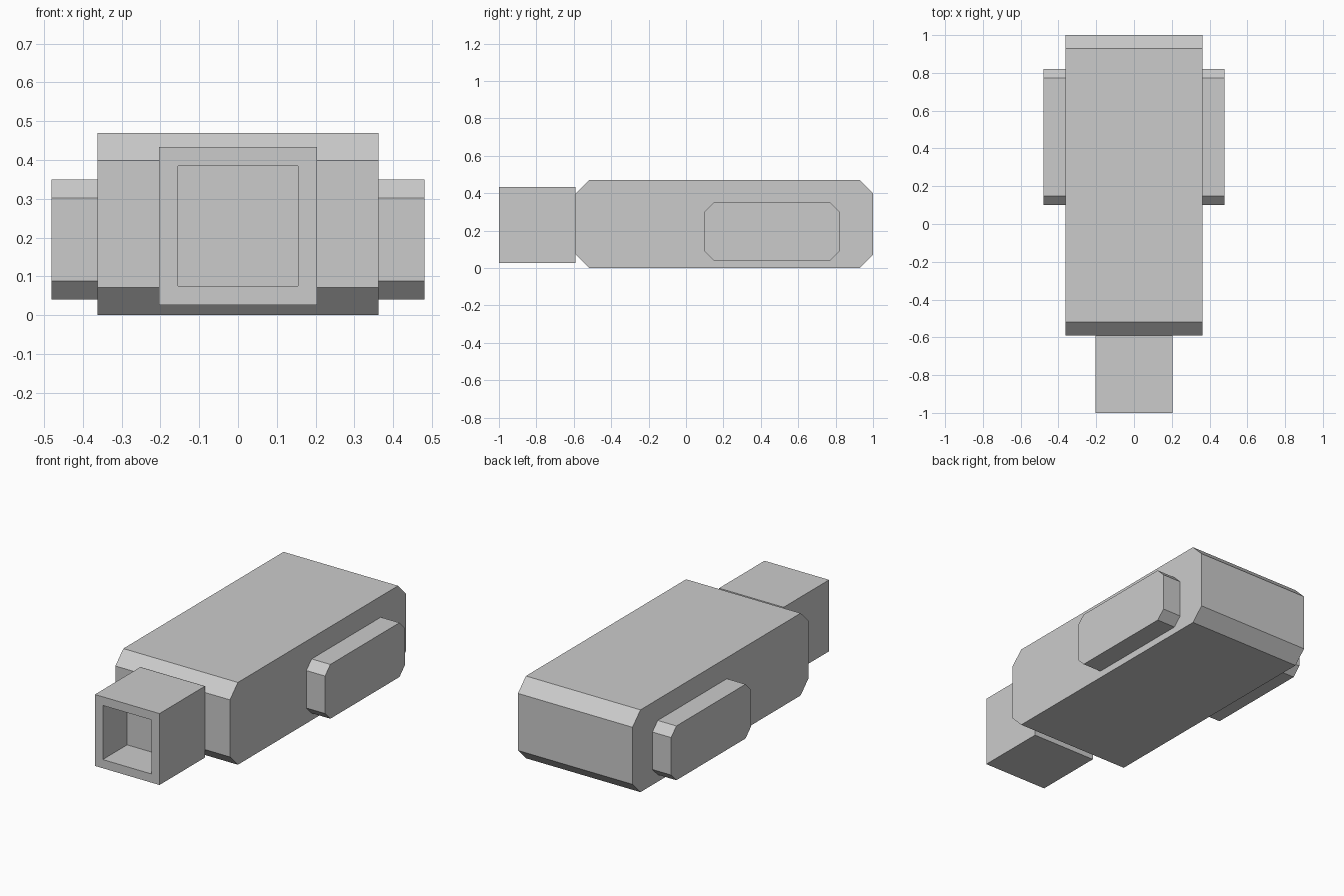
import bpy, bmesh

if "Cube" in bpy.data.objects:
    bpy.data.objects.remove(bpy.data.objects["Cube"])

grey = bpy.data.materials.new("light grey")
grey.diffuse_color = (0.6, 0.6, 0.6, 1)
grey.use_nodes = True
grey.node_tree.nodes["Principled BSDF"].inputs["Base Color"].default_value = grey.diffuse_color


def finish(name, bm):
    bmesh.ops.recalc_face_normals(bm, faces=bm.faces)
    mesh = bpy.data.meshes.new(name)
    bm.to_mesh(mesh)
    bm.free()
    mesh.materials.append(grey)
    obj = bpy.data.objects.new(name, mesh)
    bpy.context.collection.objects.link(obj)
    return obj


def chamfered_block(name, x0, x1, y0, y1, z0, z1, c):
    """Side profile with cut corners, extruded along x."""
    profile = [(y0 + c, z0), (y1 - c, z0), (y1, z0 + c), (y1, z1 - c),
               (y1 - c, z1), (y0 + c, z1), (y0, z1 - c), (y0, z0 + c)]
    bm = bmesh.new()
    face = bm.faces.new([bm.verts.new((x0, y, z)) for y, z in profile])
    new = bmesh.ops.extrude_face_region(bm, geom=[face], use_keep_orig=True)["geom"]
    bmesh.ops.translate(bm, vec=(x1 - x0, 0, 0),
                        verts=[v for v in new if isinstance(v, bmesh.types.BMVert)])
    return finish(name, bm)


# Main casing
chamfered_block("casing", -0.362, 0.362, -0.59, 1.0, 0.0, 0.47, 0.072)

# Side grips
for side, label in ((-1, "left"), (1, "right")):
    chamfered_block(label + "_grip", *sorted((side * 0.362, side * 0.48)),
                    0.10, 0.82, 0.04, 0.35, 0.048)

# Square plug with a recessed opening at the front
bm = bmesh.new()
bmesh.ops.create_cube(bm, size=1)
bmesh.ops.scale(bm, vec=(0.408, 0.41, 0.408), verts=bm.verts)
bmesh.ops.translate(bm, vec=(0, -0.795, 0.23), verts=bm.verts)
bm.normal_update()
front = min(bm.faces, key=lambda f: f.calc_center_median().y)
bmesh.ops.inset_region(bm, faces=[front], thickness=0.07)
hole = bmesh.ops.extrude_face_region(bm, geom=[front])["geom"]
bmesh.ops.translate(bm, vec=(0, 0.22, 0),
                    verts=[v for v in hole if isinstance(v, bmesh.types.BMVert)])
if front.is_valid and front not in hole:
    bmesh.ops.delete(bm, geom=[front], context='FACES_ONLY')
finish("plug", bm)
